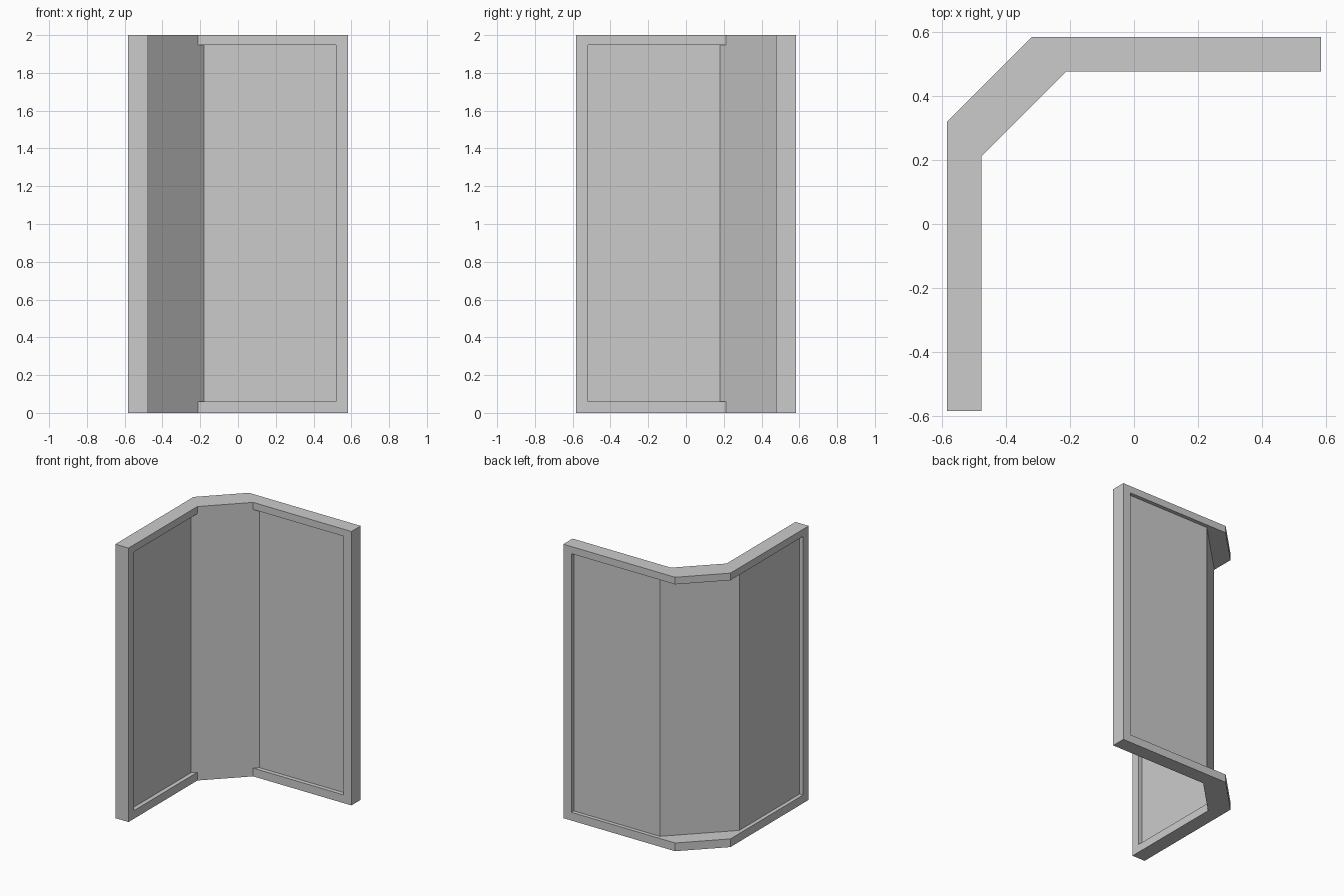
import bpy, bmesh

if "Cube" in bpy.data.objects:
    bpy.data.objects.remove(bpy.data.objects["Cube"])

H = 0.583            # half of the footprint
OUT, INN = 0.583, 0.476      # outer and inner frame faces
P_OUT, P_INN = 0.555, 0.507  # outer and inner panel faces
Z0, Z1, TOP = 0.06, 1.948, 2.0
POST = 0.518         # where the end posts begin


def mirror(p):
    """Swap a point from the back wing to the left wing."""
    return (-p[1], -p[0])


def prism(name, outline, z0, z1):
    """Extrude a flat outline between two heights."""
    bm = bmesh.new()
    face = bm.faces.new([bm.verts.new((x, y, z0)) for x, y in outline])
    geo = bmesh.ops.extrude_face_region(bm, geom=[face])["geom"]
    verts = [v for v in geo if isinstance(v, bmesh.types.BMVert)]
    bmesh.ops.translate(bm, verts=verts, vec=(0, 0, z1 - z0))
    bmesh.ops.recalc_face_normals(bm, faces=bm.faces)
    mesh = bpy.data.meshes.new(name)
    bm.to_mesh(mesh)
    bm.free()
    obj = bpy.data.objects.new(name, mesh)
    bpy.context.collection.objects.link(obj)
    return obj


def strip(end, outer, inner):
    """Bent three-sided band from one end, given its back-wing corners."""
    a = [(end, outer[1]), outer]
    b = [inner, (end, inner[1])]
    return a + [mirror(p) for p in reversed(a)] + [mirror(p) for p in reversed(b)] + b


# Bottom and top rails
rail = strip(H, (-0.32, OUT), (-0.211, INN))
prism("bottom_rail", rail, 0, Z0)
prism("top_rail", rail, Z1, TOP)

# End posts
post = [(POST, INN), (H, INN), (H, OUT), (POST, OUT)]
prism("right_post", post, Z0, Z1)
prism("front_post", [mirror(p) for p in post], Z0, Z1)

# Recessed wall panels, with the corner panel flush to the inner rail
prism("wall_panels", strip(POST, (-0.178, P_OUT), (-0.18, P_INN)), Z0, Z1)
